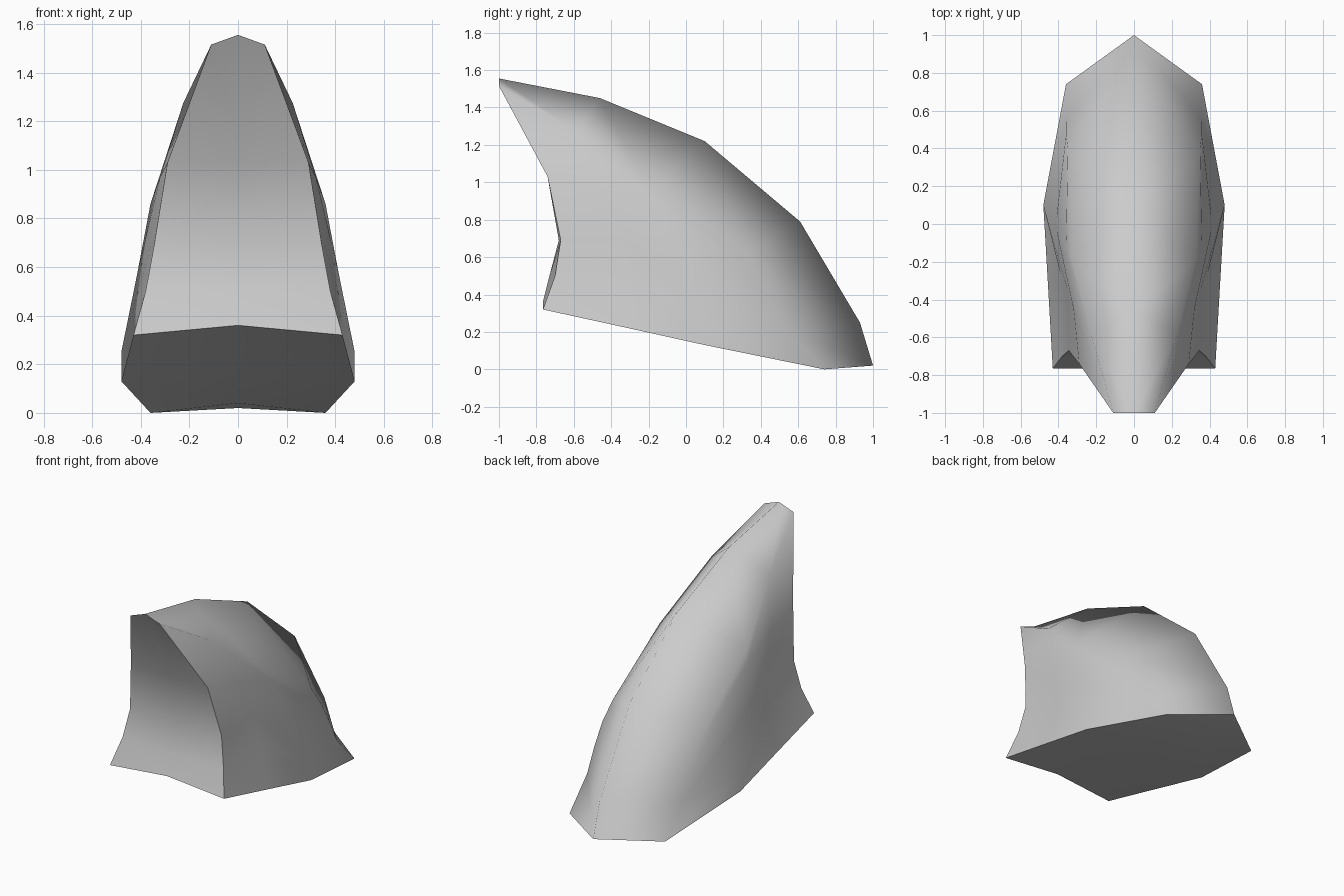
import bpy
import bmesh
from mathutils import Vector

default_cube = bpy.data.objects.get("Cube")
if default_cube:
    bpy.data.objects.remove(default_cube, do_unlink=True)

# Half ribs, each running from the spine down to the base rim
front_rib = [(0, -1, 1.555), (.11, -1, 1.515), (.29, -.74, 1.03),
             (.345, -.67, .69), (.38, -.7, .5), (.43, -.765, .32)]
neck_rib = [(0, -.46, 1.45), (.225, -.59, 1.275), (.32, -.45, .97),
            (.355, -.34, .7), (.38, -.3, .51), (.455, -.33, .225)]
middle_rib = [(0, .1, 1.22), (.33, -.19, .95), (.36, -.13, .86),
              (.415, -.01, .57), (.48, .1, .25), (.48, .1, .13)]
rear_rib = [(0, .61, .79), (.32, .33, .63), (.35, .4, .5),
            (.36, .47, .36), (.36, .55, .2), (.36, .74, 0)]
tail_top, tail_foot = (0, .93, .25), (0, 1, .02)
tail_rib = [tail_top] * 5 + [tail_foot]
ribs = [front_rib, neck_rib, middle_rib, rear_rib, tail_rib]

# Centre lines of the hollow front and of the underside
front_centre = [front_rib[0], front_rib[0], (0, -.74, 1.03),
                (0, -.68, .69), (0, -.73, .5), (0, -.765, .36)]
base_centre = [front_centre[-1], (0, -.33, .26), (0, .1, .16),
               (0, .74, .04), tail_foot]
base_rim = [rib[-1] for rib in ribs]


def add_strip(bm, first, second, side, part):
    """Bridge two point rows on one side of the mirror plane; tag the part."""
    for i in range(len(first) - 1):
        corners = [first[i], second[i], second[i + 1], first[i + 1]]
        corners = list(dict.fromkeys(corners))
        if len(corners) < 3:
            continue
        verts = [bm.verts.new(Vector((x * side, y, z))) for x, y, z in corners]
        face = bm.faces.new(verts)
        face.smooth = True
        face[part_layer] = part


def make_material(name, value):
    material = bpy.data.materials.new(name)
    material.use_nodes = True
    colour = (value, value, value, 1)
    material.diffuse_color = colour
    material.node_tree.nodes["Principled BSDF"].inputs["Base Color"].default_value = colour
    return material


# Curved hood: outer shell, hollow front and underside, mirrored
SHELL, FRONT, BASE = range(3)
bm = bmesh.new()
part_layer = bm.faces.layers.int.new("part")
for side in (-1, 1):
    for rib, following in zip(ribs, ribs[1:]):
        add_strip(bm, rib, following, side, SHELL)
    add_strip(bm, front_rib, front_centre, side, FRONT)
    add_strip(bm, base_rim, base_centre, side, BASE)
bmesh.ops.remove_doubles(bm, verts=bm.verts[:], dist=.0005)
bmesh.ops.recalc_face_normals(bm, faces=bm.faces[:])

# Crisp rims only where two parts meet; everything else stays smooth
for edge in bm.edges:
    edge.smooth = len({face[part_layer] for face in edge.link_faces}) == 1
bm.faces.layers.int.remove(part_layer)

mesh = bpy.data.meshes.new("curved_hood")
bm.to_mesh(mesh)
bm.free()
hood = bpy.data.objects.new("curved_hood", mesh)
bpy.context.collection.objects.link(hood)
mesh.materials.append(make_material("light grey", .6))
